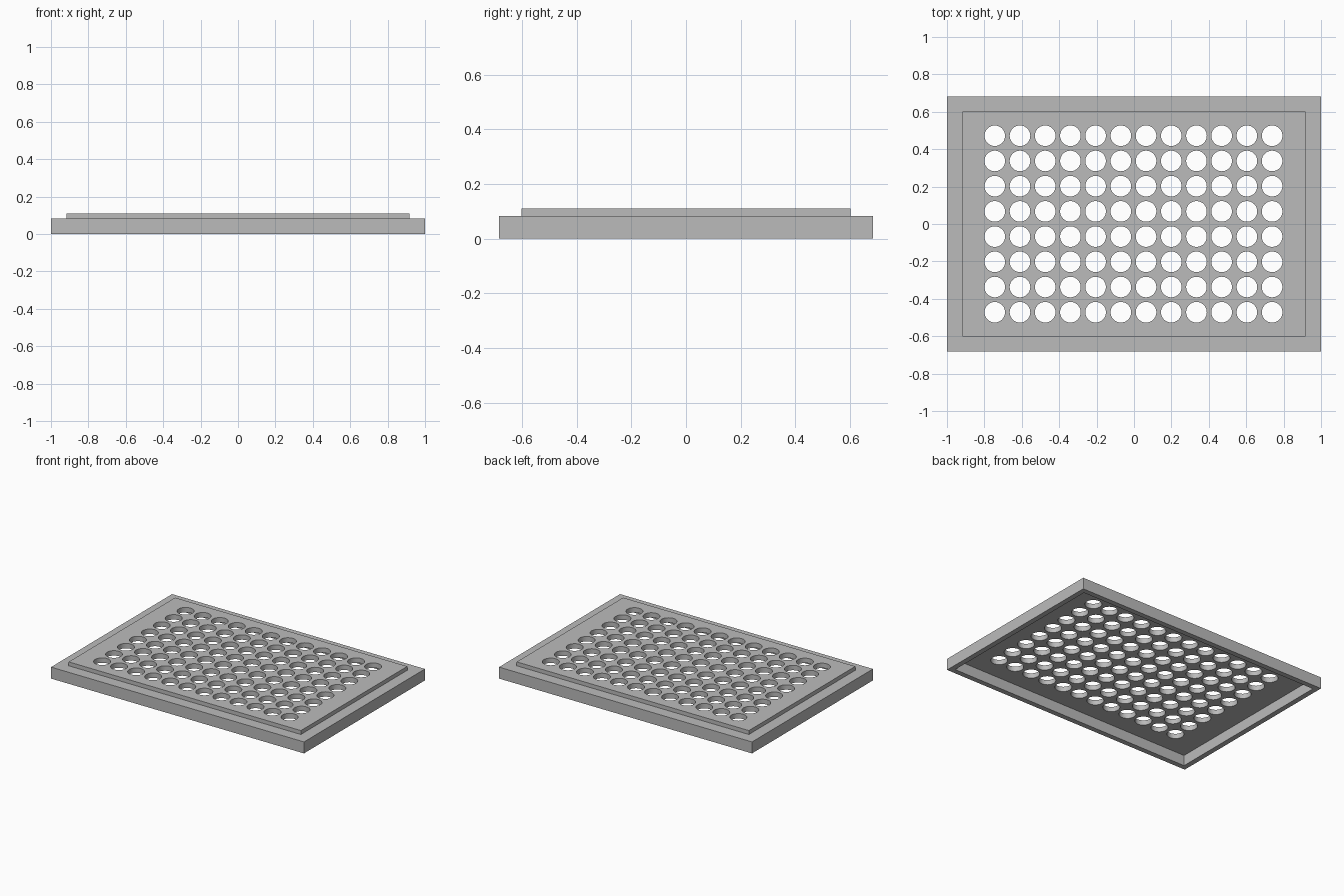
import bpy
import bmesh

cube = bpy.data.objects.get("Cube")
if cube:
    bpy.data.objects.remove(cube, do_unlink=True)

HALF_X, HALF_Y = 1.0, 0.683
RIM, STEP = 0.037, 0.082           # skirt thickness, raised panel inset
CEILING, SHOULDER, TOP = 0.075, 0.082, 0.11
COLS, ROWS, PITCH, RADIUS = 12, 8, 0.1348, 0.055

grey = bpy.data.materials.new("plain grey")
grey.use_nodes = True
colour = (0.5, 0.5, 0.5, 1)
grey.diffuse_color = colour
grey.node_tree.nodes["Principled BSDF"].inputs["Base Color"].default_value = colour


def make_object(name, bm):
    bmesh.ops.recalc_face_normals(bm, faces=bm.faces)
    mesh = bpy.data.meshes.new(name)
    bm.to_mesh(mesh)
    bm.free()
    mesh.materials.append(grey)
    obj = bpy.data.objects.new(name, mesh)
    bpy.context.collection.objects.link(obj)
    return obj


# Stepped lid with a hollow underside: rectangles from ceiling, round the skirt, to the top
bm = bmesh.new()
section = [(RIM, CEILING), (RIM, 0), (0, 0), (0, SHOULDER), (STEP, SHOULDER), (STEP, TOP)]
rings = []
for inset, z in section:
    x, y = HALF_X - inset, HALF_Y - inset
    rings.append([bm.verts.new((sx * x, sy * y, z))
                  for sx, sy in ((-1, -1), (1, -1), (1, 1), (-1, 1))])
for a, b in zip(rings, rings[1:]):
    for i in range(4):
        j = (i + 1) % 4
        bm.faces.new((a[i], a[j], b[j], b[i]))
bm.faces.new(rings[0])
bm.faces.new(rings[-1])
lid = make_object("perforated_lid", bm)

# Grid of cylinders that cut the holes
bm = bmesh.new()
for col in range(COLS):
    for row in range(ROWS):
        made = bmesh.ops.create_cone(bm, cap_ends=True, segments=48, radius1=RADIUS,
                                     radius2=RADIUS, depth=0.2)
        place = ((col - (COLS - 1) / 2) * PITCH - 0.003, (row - (ROWS - 1) / 2) * PITCH, 0.1)
        bmesh.ops.translate(bm, verts=made["verts"], vec=place)
cutter = make_object("hole_cutter", bm)
cutter.hide_render = True

cut = lid.modifiers.new("holes", "BOOLEAN")
cut.operation = "DIFFERENCE"
cut.solver = "EXACT"
cut.object = cutter
bpy.ops.object.select_all(action="DESELECT")
lid.select_set(True)
bpy.context.view_layer.objects.active = lid
bpy.ops.object.modifier_apply(modifier=cut.name)
bpy.data.objects.remove(cutter, do_unlink=True)

# Round hole walls, crisp edges
bpy.ops.object.shade_smooth_by_angle()
